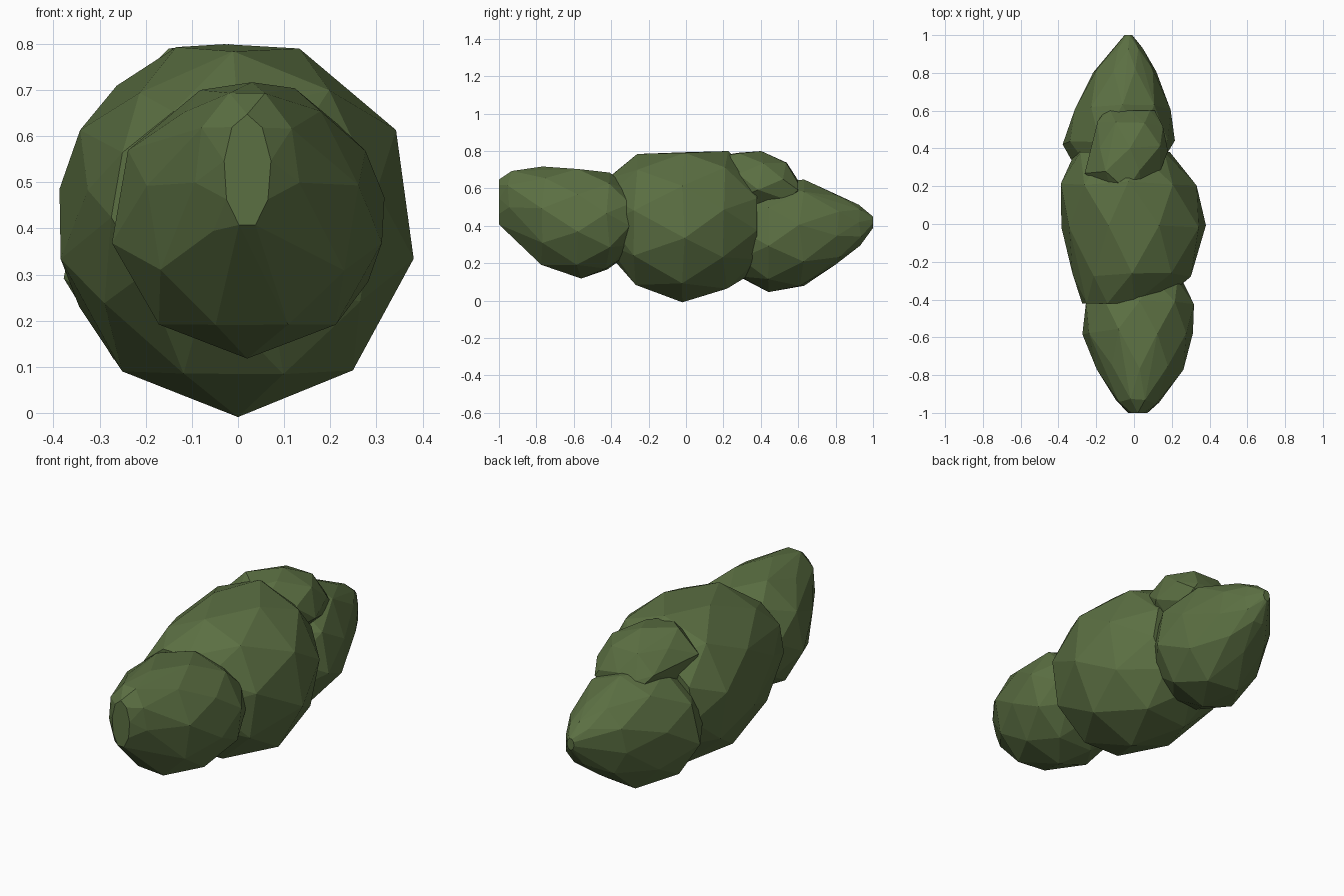
import bpy
import bmesh
import random
from math import cos, sin, tau

cube = bpy.data.objects.get("Cube")
if cube:
    bpy.data.objects.remove(cube, do_unlink=True)

random.seed(4)

# Single leaf colour
leaf = bpy.data.materials.new("leaf green")
leaf.use_nodes = True
colour = (0.105, 0.16, 0.055, 1)
leaf.diffuse_color = colour
leaf.node_tree.nodes["Principled BSDF"].inputs["Base Color"].default_value = colour


def clump(name, rings, sides, start, jitter=0.015):
    """Faceted convex clump; each ring is (y, centre x, centre z, radius x, radius z)."""
    bm = bmesh.new()
    for i, (y, cx, cz, rx, rz) in enumerate(rings):
        inner = 0 < i < len(rings) - 1
        for k in range(sides):
            a = tau * (k + 0.5 * (i % 2)) / sides + start
            grow = 1.03 + random.uniform(-jitter, jitter)
            shift = random.uniform(-jitter, jitter) if inner else 0
            bm.verts.new((cx + rx * grow * cos(a), y + shift,
                          cz + rz * grow * sin(a)))
    bmesh.ops.convex_hull(bm, input=bm.verts[:])
    loose = [v for v in bm.verts if not v.link_faces]
    bmesh.ops.delete(bm, geom=loose, context='VERTS')
    bmesh.ops.dissolve_limit(bm, angle_limit=0.06, verts=bm.verts[:], edges=bm.edges[:])
    bmesh.ops.recalc_face_normals(bm, faces=bm.faces[:])
    mesh = bpy.data.meshes.new(name)
    bm.to_mesh(mesh)
    bm.free()
    mesh.materials.append(leaf)
    obj = bpy.data.objects.new(name, mesh)
    bpy.context.collection.objects.link(obj)


UP, DOWN = tau / 4, -tau / 4

# Large central mass, with a pointed underside and a flat crown
clump("middle_clump", [
    (-0.42, -0.07, 0.46, 0.20, 0.20),
    (-0.27, -0.01, 0.42, 0.31, 0.35),
    (-0.02, 0.00, 0.405, 0.38, 0.40),
    (0.21, -0.03, 0.42, 0.355, 0.37),
    (0.38, -0.06, 0.42, 0.25, 0.25)], 9, DOWN)

# Blunt front mass
clump("front_clump", [
    (-1.00, 0.02, 0.525, 0.05, 0.12),
    (-0.94, 0.02, 0.53, 0.11, 0.17),
    (-0.76, 0.03, 0.445, 0.225, 0.265),
    (-0.57, 0.02, 0.42, 0.29, 0.29),
    (-0.42, 0.03, 0.42, 0.28, 0.26),
    (-0.30, 0.04, 0.43, 0.21, 0.17)], 9, UP)

# Tapered back mass
clump("back_clump", [
    (0.29, -0.09, 0.34, 0.21, 0.22),
    (0.43, -0.08, 0.345, 0.29, 0.295),
    (0.62, -0.06, 0.355, 0.25, 0.285),
    (0.81, -0.05, 0.38, 0.165, 0.185),
    (0.93, -0.03, 0.40, 0.08, 0.11),
    (1.00, -0.03, 0.42, 0.02, 0.03)], 9, UP)

# Small crest on top towards the back
clump("top_clump", [
    (0.18, -0.04, 0.66, 0.10, 0.11),
    (0.27, -0.06, 0.64, 0.20, 0.16),
    (0.40, -0.02, 0.63, 0.20, 0.165),
    (0.53, -0.02, 0.62, 0.17, 0.125),
    (0.60, -0.02, 0.60, 0.13, 0.04)], 7, UP)
